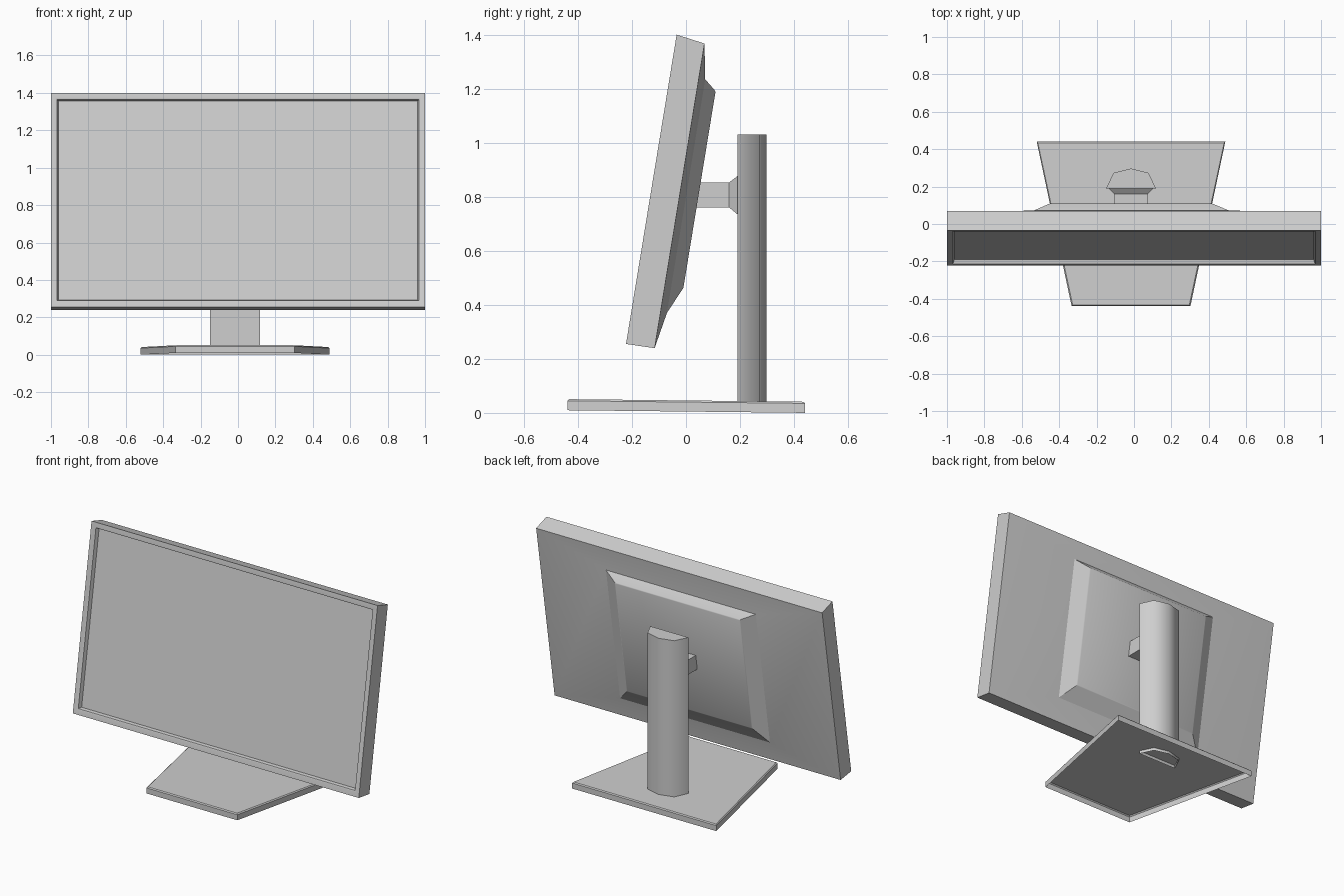
import bpy
import bmesh
import math

if "Cube" in bpy.data.objects:
    bpy.data.objects.remove(bpy.data.objects["Cube"], do_unlink=True)

grey = bpy.data.materials.new("light_grey_plastic")
grey.use_nodes = True
colour = (0.62, 0.62, 0.62, 1)
grey.diffuse_color = colour
shader = next(n for n in grey.node_tree.nodes if n.type == "BSDF_PRINCIPLED")
shader.inputs["Base Color"].default_value = colour


def loft(name, rings, cap_start=True, cap_end=True, smooth=30):
    """Skin a list of equal-length point rings and cap the chosen ends."""
    bm = bmesh.new()
    loops = [[bm.verts.new(p) for p in ring] for ring in rings]
    for a, b in zip(loops, loops[1:]):
        for i in range(len(a)):
            j = (i + 1) % len(a)
            bm.faces.new((a[i], a[j], b[j], b[i]))
    if cap_start:
        bm.faces.new(loops[0][::-1])
    if cap_end:
        bm.faces.new(loops[-1])
    bmesh.ops.recalc_face_normals(bm, faces=bm.faces)
    mesh = bpy.data.meshes.new(name)
    bm.to_mesh(mesh)
    bm.free()
    mesh.materials.append(grey)
    obj = bpy.data.objects.new(name, mesh)
    bpy.context.collection.objects.link(obj)
    bpy.ops.object.select_all(action="DESELECT")
    obj.select_set(True)
    bpy.context.view_layer.objects.active = obj
    bpy.ops.object.shade_smooth_by_angle(angle=math.radians(smooth))
    return obj


TILT = math.radians(9.3)
SIN, COS = math.sin(TILT), math.cos(TILT)


def screen_ring(half, low, high, depth, centre=0.0):
    """Rectangle in the tilted screen frame, at a depth behind the front."""
    corners = [(-half, low), (half, low), (half, high), (-half, high)]
    return [(centre + x, -0.222 + SIN * u + COS * depth,
             0.255 + COS * u - SIN * depth) for x, u in corners]


# Screen housing: display recess, bezel, rim and sloping back
loft("screen_housing", [
    screen_ring(0.96, 0.042, 1.12, 0.025),
    screen_ring(0.968, 0.036, 1.126, 0.003),
    screen_ring(0.974, 0.03, 1.132, 0),
    screen_ring(1.0, 0, 1.16, 0),
    screen_ring(1.0, 0.002, 1.144, 0.107),
    screen_ring(0.524, 0.138, 1.014, 0.131, -0.014),
], smooth=35)

# Raised panel on the back
loft("back_panel", [
    screen_ring(0.524, 0.138, 1.014, 0.131, -0.014),
    screen_ring(0.44, 0.233, 0.979, 0.173, -0.016),
    screen_ring(0.434, 0.239, 0.973, 0.176, -0.016),
], cap_start=False)

STAND_X = -0.016


# Mounting arm, flared where it meets the column
def arm_ring(y, half, low, high):
    return [(STAND_X + x, y, z) for x, z in
            [(-half, low), (half, low), (half, high), (-half, high)]]


loft("mounting_arm", [
    arm_ring(0.03, 0.09, 0.76, 0.853),
    arm_ring(0.16, 0.09, 0.76, 0.853),
    arm_ring(0.19, 0.12, 0.735, 0.876),
])

# Column: flat front, rounded back, open at the foot
half_section = [(0.133, 0.19), (0.094, 0.273)]
section = (half_section + [(0, 0.297)]
           + [(-x, y) for x, y in reversed(half_section)])
loft("column", [[(STAND_X + x, y, z) for x, y in section]
                for z in (0.025, 1.03)], cap_start=False, smooth=55)


# Base: tapered tray, hollow underneath, very slightly higher at the front
def base_ring(inset, height):
    corners = [(-0.318, -0.438), (0.318, -0.438), (0.504, 0.44), (-0.504, 0.44)]
    return [(STAND_X + math.copysign(abs(x) - inset, x),
             math.copysign(abs(y) - inset, y),
             height + 0.005 - 0.011 * y) for x, y in corners]


loft("base", [base_ring(0, 0), base_ring(0, 0.035), base_ring(0.006, 0.041)],
     cap_start=False)
